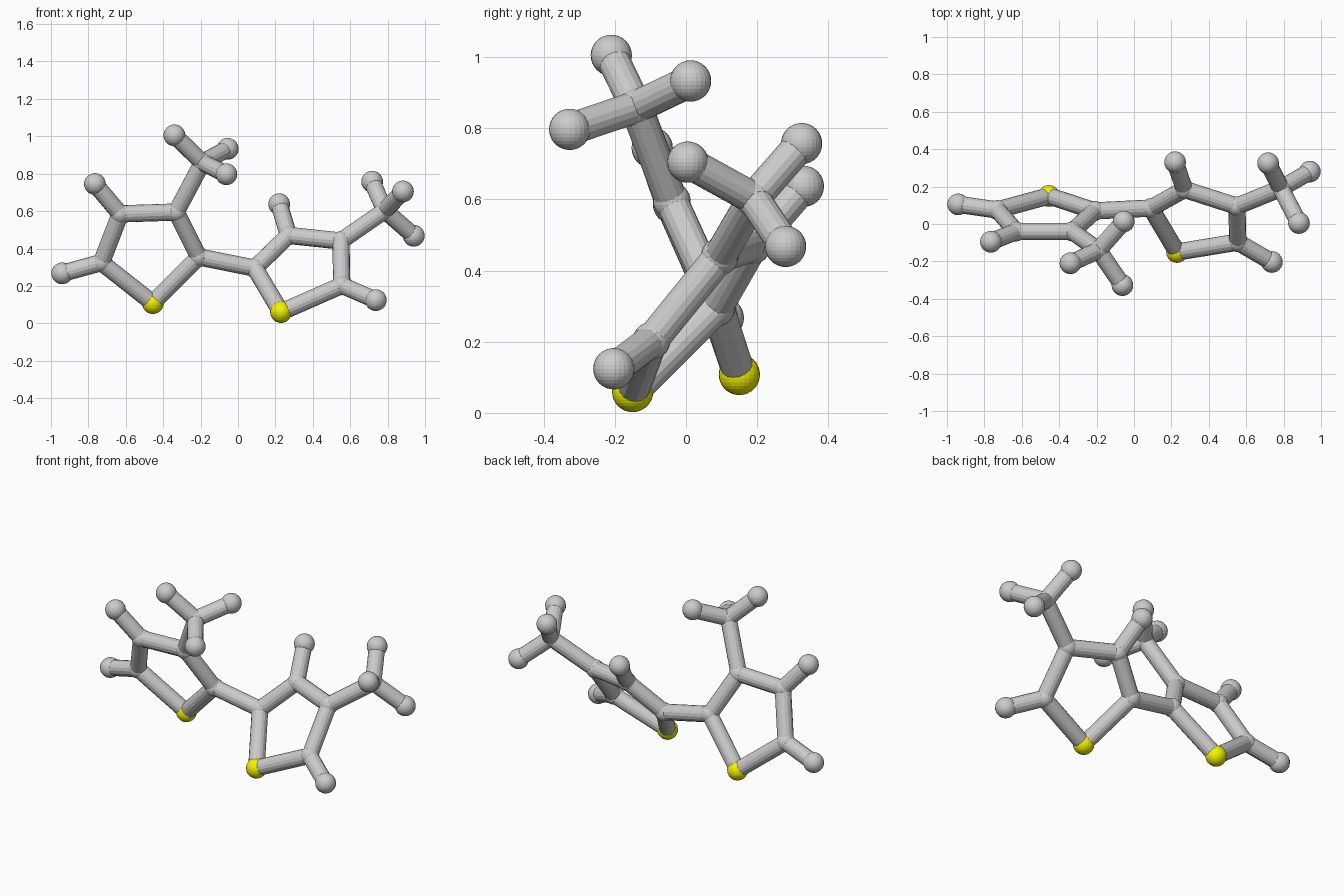
import bpy
from mathutils import Vector

if "Cube" in bpy.data.objects:
    bpy.data.objects.remove(bpy.data.objects["Cube"])

R_H, R_S, R_C, R_BOND = 0.058, 0.058, 0.053, 0.046

yellow = bpy.data.materials.new("yellow")
yellow.diffuse_color = (0.9, 0.9, 0.0, 1)
yellow.use_nodes = True
yellow.node_tree.nodes["Principled BSDF"].inputs["Base Color"].default_value = yellow.diffuse_color

# Atom centres: first letter gives the kind of ball
atoms = {
    # left ring
    "S1": (-.455, .15, .108), "C2": (-.21, .07, .355), "C3": (-.33, -.04, .595),
    "C4": (-.63, -.04, .585), "C5": (-.73, .075, .325),
    "H5": (-.94, .105, .267), "H4": (-.765, -.095, .745),
    # left branch
    "C6": (-.19, -.14, .86), "H6a": (-.34, -.21, 1.005),
    "H6b": (-.055, .013, .933), "H6c": (-.062, -.327, .797),
    # right ring
    "S11": (.23, -.15, .06), "C12": (.09, .085, .295), "C13": (.27, .185, .47),
    "C14": (.55, .095, .44), "C15": (.555, -.097, .203),
    "H13": (.22, .33, .637), "H15": (.737, -.203, .124),
    # right branch
    "C16": (.785, .19, .603), "H16a": (.717, .325, .757),
    "H16b": (.882, .005, .705), "H16c": (.94, .28, .468),
}
bonds = """S1-C2 C2-C3 C3-C4 C4-C5 C5-S1 C5-H5 C4-H4 C3-C6 C6-H6a C6-H6b C6-H6c
C2-C12 S11-C12 C12-C13 C13-C14 C14-C15 C15-S11 C13-H13 C15-H15 C14-C16
C16-H16a C16-H16b C16-H16c""".split()

kinds = {"S": ("sulfur_ball", R_S), "C": ("carbon_joint", R_C), "H": ("hydrogen_ball", R_H)}

# Balls
for key, pos in atoms.items():
    name, r = kinds[key[0]]
    bpy.ops.mesh.primitive_uv_sphere_add(segments=24, ring_count=16, radius=r, location=pos)
    ball = bpy.context.object
    ball.name = name
    if key[0] == "S":
        ball.data.materials.append(yellow)

# Rods between the balls
for bond in bonds:
    a, b = (Vector(atoms[k]) for k in bond.split("-"))
    d = b - a
    bpy.ops.mesh.primitive_cylinder_add(vertices=16, radius=R_BOND, depth=d.length, location=(a + b) / 2)
    rod = bpy.context.object
    rod.name = "bond_rod"
    rod.rotation_euler = d.to_track_quat('Z', 'Y').to_euler()
